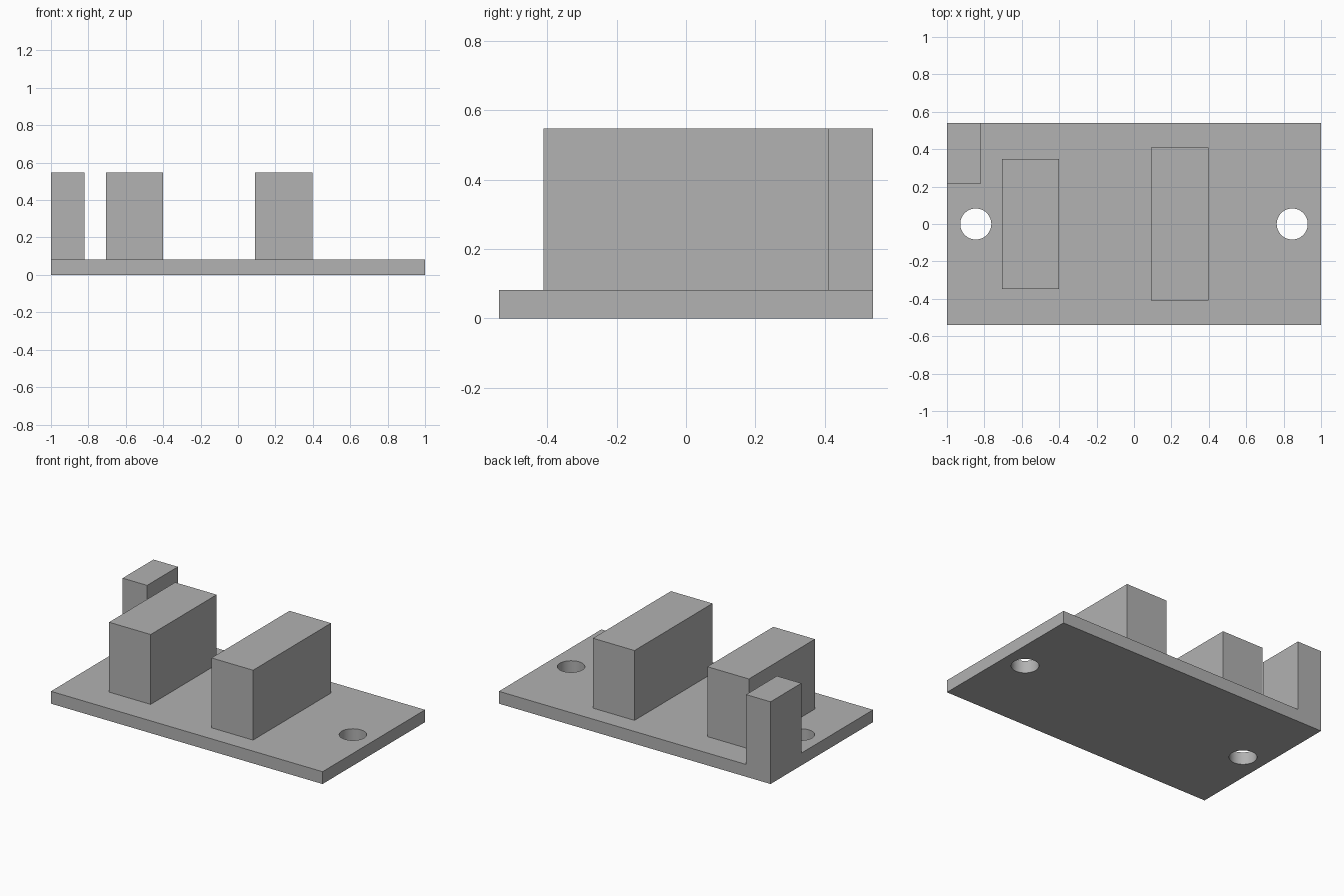
import bpy

cube = bpy.data.objects.get("Cube")
if cube:
    bpy.data.objects.remove(cube, do_unlink=True)

PLATE_TOP = 0.082
BLOCK_TOP = 0.547

# Single grey finish
grey = bpy.data.materials.new("plain grey")
grey.use_nodes = True
colour = (0.445, 0.445, 0.445, 1)
grey.diffuse_color = colour
grey.node_tree.nodes["Principled BSDF"].inputs["Base Color"].default_value = colour


def box(name, x, y, z):
    """Box spanning the given (min, max) ranges."""
    spans = (x, y, z)
    bpy.ops.mesh.primitive_cube_add(size=1, location=[(a + b) / 2 for a, b in spans])
    obj = bpy.context.object
    obj.name = obj.data.name = name
    obj.scale = [b - a for a, b in spans]
    bpy.ops.object.transform_apply(location=False, rotation=False, scale=True)
    obj.data.materials.append(grey)
    return obj


# Base plate with a screw hole near each end
plate = box("base_plate", (-1, 1), (-0.539, 0.539), (0, PLATE_TOP))
for side, x in (("right", -0.846), ("left", 0.846)):
    bpy.ops.mesh.primitive_cylinder_add(vertices=64, radius=0.083, depth=0.4, location=(x, 0, 0))
    cutter = bpy.context.object
    cutter.name = side + "_hole_cutter"
    cutter.hide_render = True
    cutter.data.materials.append(grey)
    bpy.context.view_layer.objects.active = plate
    cut = plate.modifiers.new(side + "_hole", 'BOOLEAN')
    cut.operation = 'DIFFERENCE'
    cut.solver = 'EXACT'
    cut.object = cutter
    bpy.ops.object.modifier_apply(modifier=cut.name)
    bpy.data.objects.remove(cutter, do_unlink=True)

# Smooth hole walls, crisp plate edges
bpy.ops.object.select_all(action='DESELECT')
plate.select_set(True)
bpy.context.view_layer.objects.active = plate
bpy.ops.object.shade_smooth_by_angle()

# Upright blocks standing on the plate
height = (PLATE_TOP, BLOCK_TOP)
box("short_block", (-0.706, -0.4), (-0.347, 0.347), height)
box("long_block", (0.092, 0.398), (-0.41, 0.41), height)
box("corner_post", (-1, -0.82), (0.215, 0.539), height)
